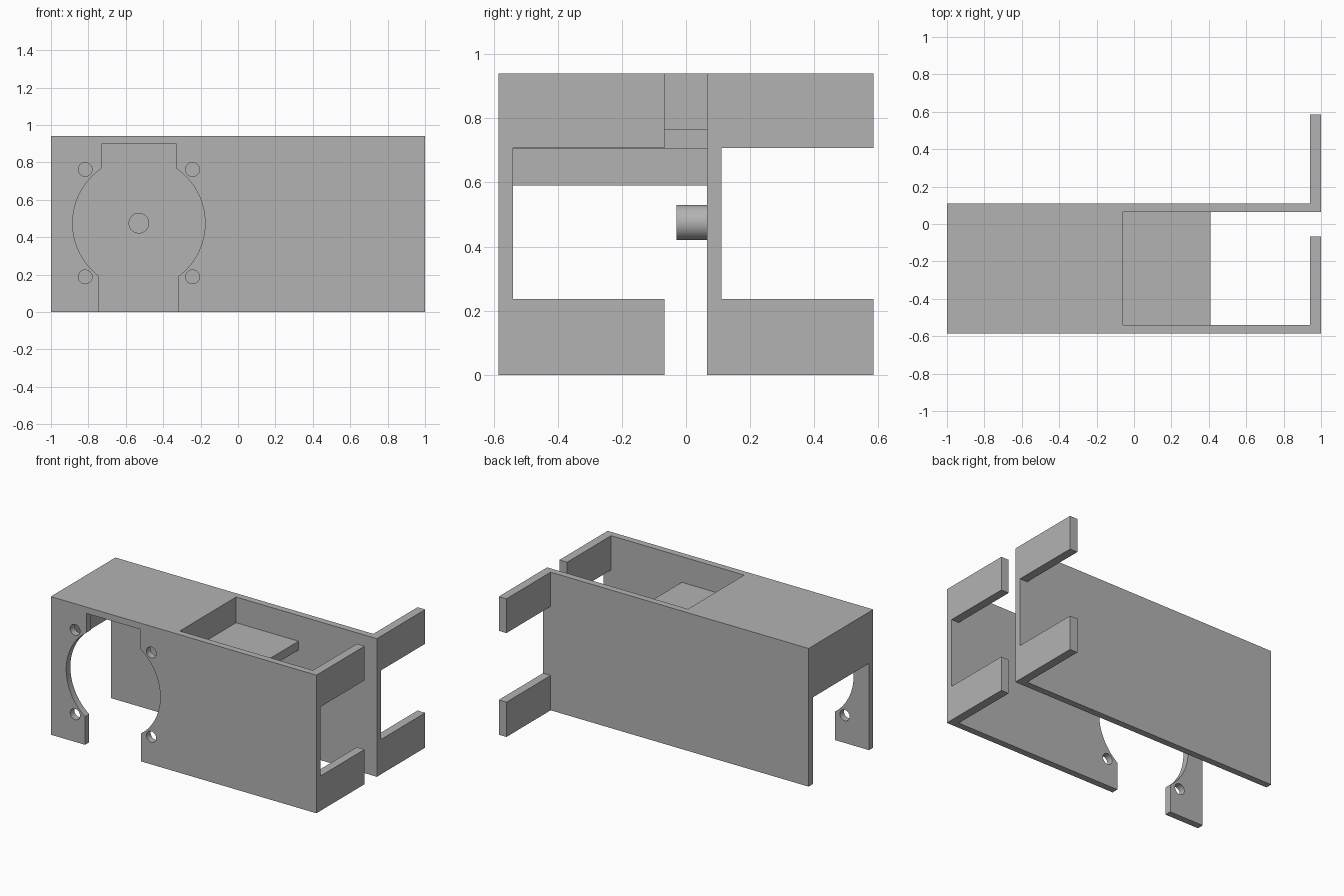
import bpy
import math

if "Cube" in bpy.data.objects:
    bpy.data.objects.remove(bpy.data.objects["Cube"], do_unlink=True)

grey = bpy.data.materials.new("plain grey")
grey.use_nodes = True
grey.diffuse_color = (0.45, 0.45, 0.45, 1)
grey.node_tree.nodes["Principled BSDF"].inputs["Base Color"].default_value = grey.diffuse_color


def box(name, x, y, z):
    """Box spanning the given ranges."""
    bpy.ops.mesh.primitive_cube_add(size=1, location=[sum(r) / 2 for r in (x, y, z)])
    ob = bpy.context.object
    ob.name = name
    ob.scale = [r[1] - r[0] for r in (x, y, z)]
    bpy.ops.object.transform_apply(location=False, rotation=False, scale=True)
    ob.data.materials.append(grey)
    return ob


def rod(name, x, z, radius, y, sides=64):
    """Cylinder running along y."""
    bpy.ops.mesh.primitive_cylinder_add(vertices=sides, radius=radius, depth=y[1] - y[0],
                                        location=(x, sum(y) / 2, z),
                                        rotation=(math.pi / 2, 0, 0))
    ob = bpy.context.object
    ob.name = name
    ob.data.materials.append(grey)
    return ob


def cut(target, cutter):
    mod = target.modifiers.new("cut", 'BOOLEAN')
    mod.operation = 'DIFFERENCE'
    mod.solver = 'EXACT'
    mod.object = cutter
    bpy.context.view_layer.objects.active = target
    bpy.ops.object.modifier_apply(modifier=mod.name)
    bpy.data.objects.remove(cutter, do_unlink=True)


def smooth(ob):
    bpy.ops.object.select_all(action='DESELECT')
    ob.select_set(True)
    bpy.context.view_layer.objects.active = ob
    bpy.ops.object.shade_smooth_by_angle(angle=math.radians(30))


TOP = 0.94
FRONT = (-0.585, -0.54)
BACK = (0.065, 0.11)
INSIDE = (FRONT[1], BACK[0])
THROUGH = (-0.7, -0.45)
CX, CZ = -0.53, 0.475

# Long side walls
front_wall = box("front_wall", (-1, 1), FRONT, (0, TOP))
box("back_wall", (-1, 1), BACK, (0, TOP))

# Round opening with a notch above, a slot below and four screw holes
cut(front_wall, rod("opening_cutter", CX, CZ, 0.354, THROUGH, 96))
cut(front_wall, box("notch_cutter", (-0.73, -0.33), THROUGH, (CZ, 0.897)))
cut(front_wall, box("slot_cutter", (-0.742, -0.32), THROUGH, (-0.1, CZ)))
for sx in (-1, 1):
    for sz in (-1, 1):
        cut(front_wall, rod("screw_cutter", CX + sx * 0.287, CZ + sz * 0.287, 0.037, THROUGH, 32))
smooth(front_wall)

# Roof, end wall, partition and recessed shelf
box("roof", (-1, -0.06), INSIDE, (0.897, TOP))
box("end_wall", (-1, -0.955), INSIDE, (0.59, 0.897))
box("partition", (-0.105, -0.06), INSIDE, (0.705, 0.897))
box("shelf", (-0.06, 0.41), INSIDE, (0.705, 0.765))

# Pivot pin on the inside of the back wall
smooth(rod("pivot_pin", CX, CZ, 0.055, (-0.03, BACK[0])))

# Mounting tabs at the open end
for level, z in (("lower", (0, 0.237)), ("upper", (0.707, TOP))):
    box("front_tab_" + level, (0.942, 1), (FRONT[1], -0.067), z)
    box("back_tab_" + level, (0.942, 1), (BACK[1], 0.585), z)
